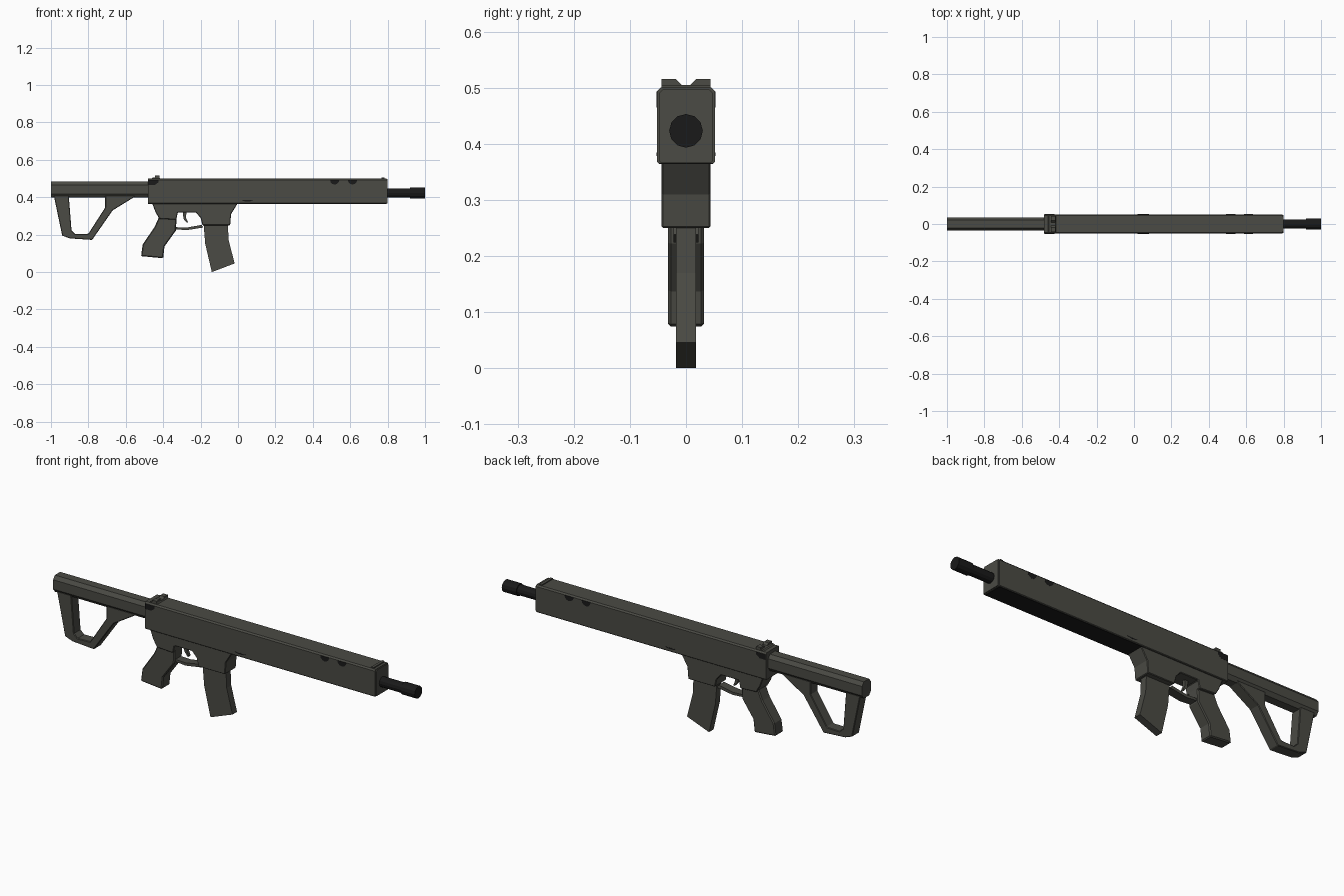
import bpy, bmesh, math

if "Cube" in bpy.data.objects:
    bpy.data.objects.remove(bpy.data.objects["Cube"])


def material(name, rgb):
    m = bpy.data.materials.new(name)
    m.diffuse_color = (*rgb, 1)
    m.use_nodes = True
    m.node_tree.nodes["Principled BSDF"].inputs["Base Color"].default_value = m.diffuse_color
    return m


OLIVE = material("dark olive grey", (0.069, 0.069, 0.058))
BLACK = material("black", (0.010, 0.010, 0.010))


def finish(name, bm, mat, bevel=0):
    bmesh.ops.recalc_face_normals(bm, faces=bm.faces)
    me = bpy.data.meshes.new(name)
    bm.to_mesh(me)
    bm.free()
    me.materials.append(mat)
    ob = bpy.data.objects.new(name, me)
    bpy.context.collection.objects.link(ob)
    if bevel:
        mod = ob.modifiers.new("chamfer", "BEVEL")
        mod.width, mod.segments = bevel, 1
        mod.limit_method, mod.angle_limit = "ANGLE", math.radians(50)
    return ob


def extrude(name, pts, vec, mat, bevel=0):
    bm = bmesh.new()
    f = bm.faces.new([bm.verts.new(p) for p in pts])
    new = bmesh.ops.extrude_face_region(bm, geom=[f])["geom"]
    bmesh.ops.translate(bm, vec=vec, verts=[v for v in new if isinstance(v, bmesh.types.BMVert)])
    return finish(name, bm, mat, bevel)


def side_profile(name, pts, y0, y1, mat=OLIVE, bevel=0):
    """Extrude an x-z outline from y0 to y1."""
    return extrude(name, [(x, y0, z) for x, z in pts], (0, y1 - y0, 0), mat, bevel)


def end_profile(name, pts, x0, x1, mat=OLIVE):
    """Extrude a y-z outline from x0 to x1."""
    return extrude(name, [(x0, y, z) for y, z in pts], (x1 - x0, 0, 0), mat)


def octagon(w, z0, z1, top, low):
    """Box section with chamfers (y, z) at the top and at the bottom."""
    (ty, tz), (ly, lz) = top, low
    return [(-w + ly, z0), (w - ly, z0), (w, z0 + lz), (w, z1 - tz),
            (w - ty, z1), (-w + ty, z1), (-w, z1 - tz), (-w, z0 + lz)]


def rod(name, r, x0, x1, z, n=12):
    pts = [(r * math.cos(2 * math.pi * i / n), z + r * math.sin(2 * math.pi * i / n))
           for i in range(n)]
    return end_profile(name, pts, x0, x1, BLACK)


# Long upper receiver; the underside ahead of the magazine well is black
end_profile("upper_receiver", octagon(0.052, 0.365, 0.5, (0.007, 0.007), (0.003, 0.003)), -0.48, 0.795)
end_profile("front_cap", octagon(0.048, 0.367, 0.497, (0.007, 0.007), (0.003, 0.003)), 0.795, 0.8)
end_profile("underside_panel", [(-0.048, 0.3635), (0.048, 0.3635), (0.048, 0.367), (-0.048, 0.367)],
            -0.01, 0.79, BLACK)

# Barrel and muzzle
rod("barrel", 0.025, 0.79, 0.93, 0.423)
rod("muzzle", 0.03, 0.92, 1.0, 0.423)

# Buttstock tube
end_profile("stock_tube", octagon(0.035, 0.4, 0.483, (0.014, 0.018), (0.014, 0.018)), -1.0, -0.47)

# Open stock frame: an outer outline followed by the inner one reversed
outer = [(-0.985, 0.41), (-0.94, 0.195), (-0.9, 0.18), (-0.78, 0.172), (-0.67, 0.33), (-0.54, 0.41)]
inner = [(-0.905, 0.41), (-0.89, 0.222), (-0.87, 0.203), (-0.80, 0.205), (-0.71, 0.345), (-0.71, 0.41)]
side_profile("stock_frame", outer + inner[::-1], -0.028, 0.028, bevel=0.003)

# Lower receiver with magazine well
side_profile("lower_receiver", [
    (-0.46, 0.37), (-0.44, 0.318), (-0.42, 0.285), (-0.33, 0.28), (-0.322, 0.318),
    (-0.225, 0.318), (-0.2, 0.29), (-0.19, 0.25), (-0.042, 0.25), (-0.037, 0.31),
    (0.0, 0.37)], -0.044, 0.044, bevel=0.003)

# Pistol grip
side_profile("pistol_grip", [
    (-0.42, 0.3), (-0.445, 0.243), (-0.51, 0.147), (-0.518, 0.085), (-0.40, 0.074),
    (-0.393, 0.137), (-0.332, 0.222), (-0.328, 0.3)], -0.032, 0.032, bevel=0.005)

# Curved magazine
side_profile("magazine", [
    (-0.185, 0.27), (-0.175, 0.15), (-0.14, 0.0), (-0.018, 0.046),
    (-0.05, 0.17), (-0.055, 0.27)], -0.018, 0.018)

# Trigger guard and trigger
side_profile("trigger_guard", [
    (-0.335, 0.24), (-0.275, 0.238), (-0.195, 0.252), (-0.185, 0.238),
    (-0.2, 0.236), (-0.275, 0.224), (-0.335, 0.229)], -0.022, 0.022)
side_profile("trigger", [
    (-0.295, 0.33), (-0.292, 0.285), (-0.272, 0.262), (-0.268, 0.268),
    (-0.278, 0.29), (-0.275, 0.33)], -0.008, 0.008)

# Rear sight blocks with a V notch, and low front sight ridge
for s, side in ((-1, "right"), (1, "left")):
    end_profile("rear_sight_" + side, [
        (0.002 * s, 0.496), (0.006 * s, 0.503), (0.018 * s, 0.515),
        (0.044 * s, 0.515), (0.044 * s, 0.496)], -0.445, -0.42)
side_profile("rear_sight_base", [(-0.465, 0.496), (-0.455, 0.505), (-0.42, 0.505), (-0.415, 0.496)],
             -0.044, 0.044)
side_profile("front_sight", [(0.768, 0.497), (0.768, 0.505), (0.782, 0.505), (0.782, 0.497)],
             -0.044, 0.044)

# Dark side details: vents, rear latch and lower slot on both sides
half_disc = [(0.025 * math.cos(math.pi * i / 6), -0.025 * math.sin(math.pi * i / 6)) for i in range(7)]
for s, side in ((-1, "right"), (1, "left")):
    y0, y1 = 0.05 * s, 0.0526 * s
    for i, cx in enumerate((0.517, 0.612)):
        side_profile(f"vent_{side}_{i + 1}", [(cx + x, 0.493 + z) for x, z in half_disc], y0, y1, BLACK)
    side_profile("rear_latch_" + side, [
        (-0.478, 0.492), (-0.478, 0.465), (-0.445, 0.465), (-0.425, 0.48), (-0.425, 0.492)],
        y0, y1, BLACK)
    side_profile("lower_slot_" + side, [
        (0.02, 0.384), (0.035, 0.378), (0.065, 0.378), (0.08, 0.384)], y0, y1, BLACK)
